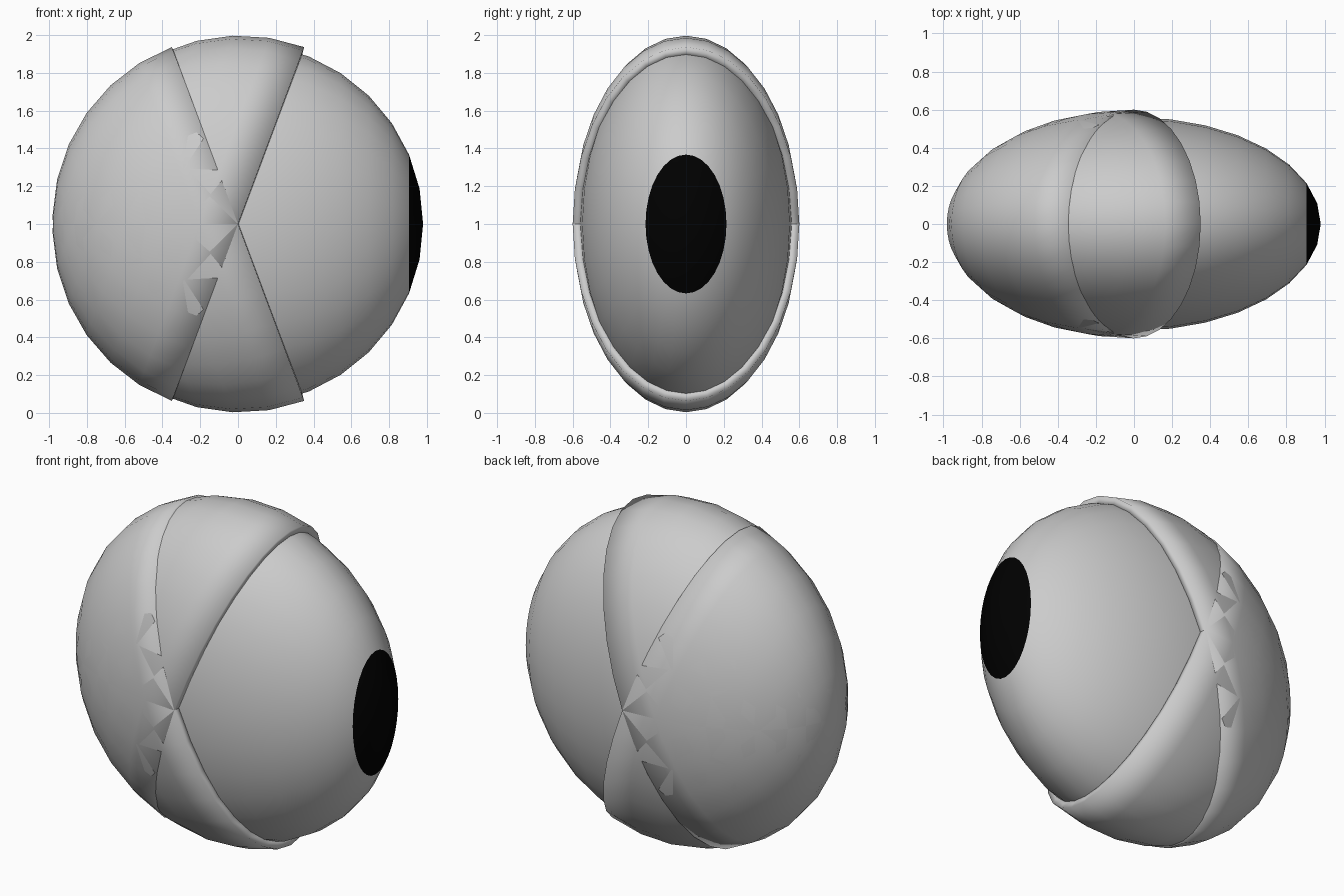
import bpy, bmesh
from math import radians
from mathutils import Matrix

if "Cube" in bpy.data.objects:
    bpy.data.objects.remove(bpy.data.objects["Cube"])

CENTER = Matrix.Translation((0, 0, 1))


def ellipsoid(bm, size):
    # Sphere with its poles on the x axis, stretched to size
    bmesh.ops.create_uvsphere(bm, u_segments=32, v_segments=16, radius=1)
    bm.transform(Matrix.Diagonal((*size, 1)) @ Matrix.Rotation(radians(90), 4, 'Y'))


def finish(bm, name):
    for f in bm.faces:
        f.smooth = True
    me = bpy.data.meshes.new(name)
    bm.to_mesh(me)
    bm.free()
    ob = bpy.data.objects.new(name, me)
    bpy.context.collection.objects.link(ob)
    return ob


def material(name, color):
    m = bpy.data.materials.new(name)
    m.diffuse_color = color
    m.use_nodes = True
    m.node_tree.nodes["Principled BSDF"].inputs["Base Color"].default_value = m.diffuse_color
    return m


# Eyeball, with the two rings at its +x pole as the black pupil
bm = bmesh.new()
ellipsoid(bm, (0.98, 0.56, 0.96))
for f in bm.faces:
    if f.calc_center_median().x > 0.9:
        f.material_index = 1
bm.transform(CENTER)
eye = finish(bm, "eyeball")
eye.data.materials.append(material("eye_grey", (0.8, 0.8, 0.8, 1)))
eye.data.materials.append(material("pupil_black", (0, 0, 0, 1)))


# Eyelids: half shells hinged about the y axis
def eyelid(name, tilt):
    bm = bmesh.new()
    ellipsoid(bm, (0.98, 0.6, 1.0))
    bmesh.ops.delete(bm, geom=[v for v in bm.verts if v.co.x > 0.01], context='VERTS')
    bm.transform(CENTER @ Matrix.Rotation(radians(tilt), 4, 'Y'))
    ob = finish(bm, name)
    shell = ob.modifiers.new("thickness", 'SOLIDIFY')
    shell.thickness = 0.05
    shell.offset = -1


eyelid("upper_eyelid", 20.5)
eyelid("lower_eyelid", -20.5)
